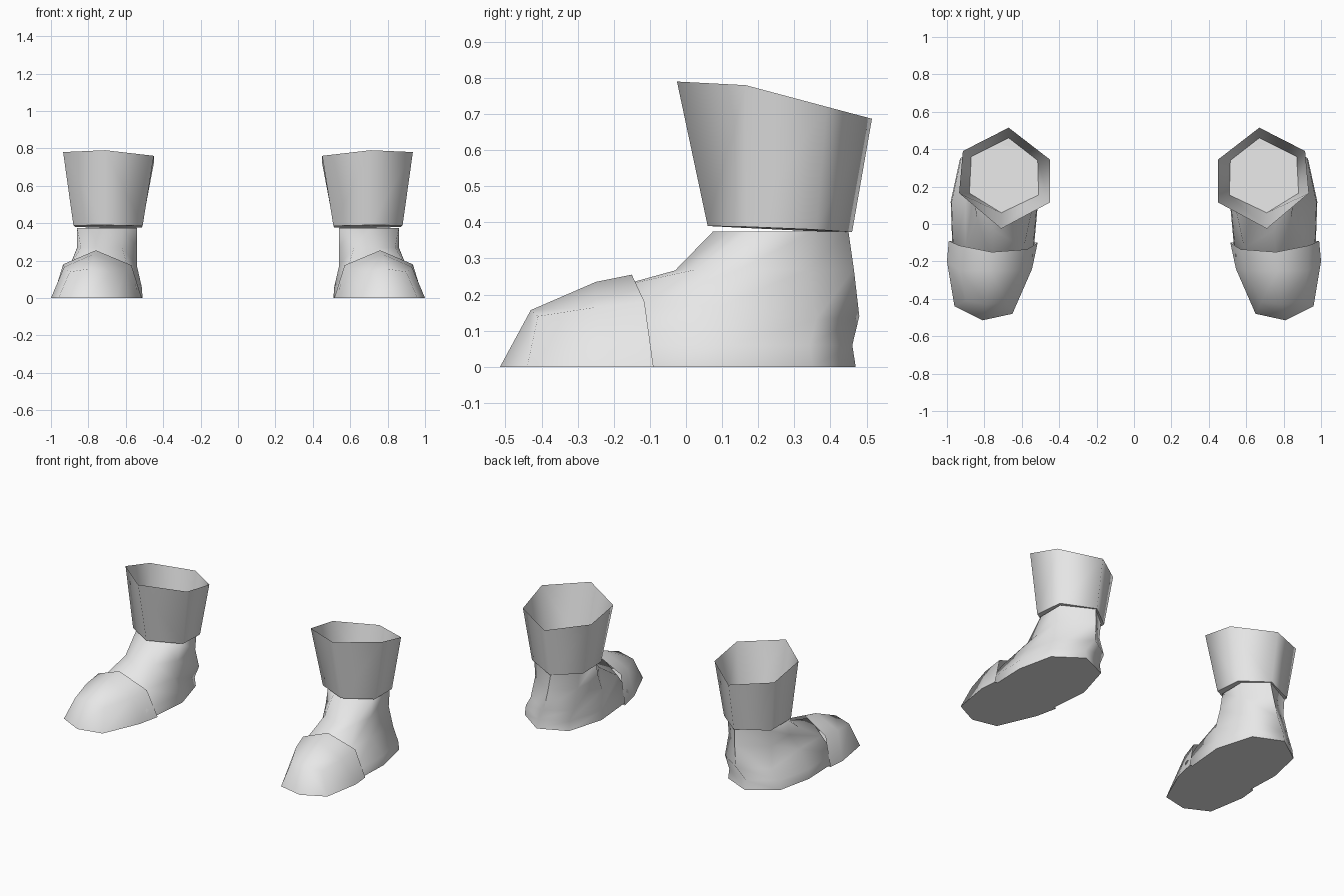
import bpy
import bmesh
import math

# Remove the default object only
default_cube = bpy.data.objects.get("Cube")
if default_cube:
    bpy.data.objects.remove(default_cube, do_unlink=True)


def make_material(name, colour):
    material = bpy.data.materials.new(name)
    material.use_nodes = True
    material.diffuse_color = colour
    shader = next(n for n in material.node_tree.nodes if n.type == "BSDF_PRINCIPLED")
    shader.inputs["Base Color"].default_value = colour
    shader.inputs["Roughness"].default_value = 0.8
    return material


LEATHER = make_material("plain grey leather", (0.8, 0.8, 0.8, 1))
SHARP_ANGLE = math.radians(72)


def bridge(bm, lower, upper, closed):
    """Join two rows of vertices with quads."""
    count = len(lower)
    for i in range(count if closed else count - 1):
        j = (i + 1) % count
        bm.faces.new((lower[i], lower[j], upper[j], upper[i]))


def loft(bm, rows, side, closed=True):
    """Skin a series of rows; side is 1 for left and -1 for right."""
    rings = [[bm.verts.new((x * side, y, z)) for x, y, z in row] for row in rows]
    for lower, upper in zip(rings, rings[1:]):
        bridge(bm, lower, upper, closed)
    return rings


def finish(bm, name):
    """Shade the surface smoothly, keeping hard corners crisp."""
    bmesh.ops.recalc_face_normals(bm, faces=bm.faces[:])
    for face in bm.faces:
        face.smooth = True
    for edge in bm.edges:
        edge.smooth = edge.is_manifold and edge.calc_face_angle(0) < SHARP_ANGLE
    mesh = bpy.data.meshes.new(name)
    bm.to_mesh(mesh)
    bm.free()
    mesh.materials.append(LEATHER)
    obj = bpy.data.objects.new(name, mesh)
    bpy.context.collection.objects.link(obj)
    return obj


def level(outline, z):
    return [(x, y, z) for x, y in outline]


# Foot and ankle: rings run front, outer side, back, inner side
sole_outline = [(.77, -.25), (.97, -.16), (.98, .12), (.93, .35),
                (.76, .47), (.58, .39), (.51, .15), (.54, -.18)]
instep_ring = [(.76, -.2, .22), (.9, -.13, .165), (.9, .1, .17), (.88, .36, .13),
               (.7, .48, .14), (.55, .38, .14), (.54, .1, .17), (.59, -.13, .165)]
ankle_ring = [(.75, -.03, .267), (.84, .03, .27), (.86, .15, .27), (.86, .34, .27),
              (.68, .465, .27), (.55, .34, .27), (.54, .14, .27), (.62, .02, .27)]
collar_outline = [(.71, .075), (.79, .12), (.86, .17), (.86, .35),
                  (.67, .45), (.54, .34), (.54, .165), (.62, .11)]


def build_foot(side, label):
    bm = bmesh.new()
    welt = [(.75 + (x - .75) * .98, y * .98, .06) for x, y in sole_outline]
    rings = loft(bm, [level(sole_outline, 0), welt, instep_ring, ankle_ring,
                      level(collar_outline, .375)], side)
    bm.faces.new(rings[0])
    bm.faces.new(rings[-1])
    return finish(bm, label + " boot foot")


# Toe cap: arched sections run outer base, shoulder, ridge, shoulder, inner base
cap_sections = [
    [(.99, -.09, 0), (.935, -.115, .18), (.76, -.15, .255), (.57, -.135, .175), (.515, -.1, 0)],
    [(1, -.2, 0), (.93, -.25, .165), (.77, -.25, .235), (.6, -.25, .16), (.545, -.24, 0)],
    [(.96, -.44, 0), (.9, -.41, .14), (.79, -.43, .157), (.68, -.42, .14), (.65, -.48, 0)],
]
toe_tip = (.81, -.515, 0)


def build_toe_cap(side, label):
    bm = bmesh.new()
    rows = loft(bm, cap_sections, side, closed=False)
    tip = bm.verts.new((toe_tip[0] * side, toe_tip[1], toe_tip[2]))
    # Blunt front of the toe
    outer, outer_top, ridge, inner_top, inner = rows[-1]
    bm.faces.new((outer, outer_top, ridge, tip))
    bm.faces.new((tip, ridge, inner_top, inner))
    # Flat underside
    bm.faces.new([row[0] for row in rows] + [tip] + [row[-1] for row in reversed(rows)])
    return finish(bm, label + " toe cap")


# Flared six-sided cuff, open at the top
cuff_base = [(.71, .06, .39), (.88, .165, .388), (.87, .36, .38),
             (.67, .46, .373), (.515, .34, .376), (.51, .155, .385)]
cuff_rim = [(.71, -.025, .79), (.935, .165, .78), (.915, .39, .72),
            (.67, .515, .687), (.45, .345, .72), (.45, .115, .76)]


def build_cuff(side, label):
    bm = bmesh.new()
    rings = loft(bm, [cuff_base, cuff_rim], side)
    bm.faces.new(rings[0])
    return finish(bm, label + " cuff")


# Mirrored pair of boots
for side, label in ((1, "left"), (-1, "right")):
    for build in (build_foot, build_toe_cap, build_cuff):
        build(side, label)
